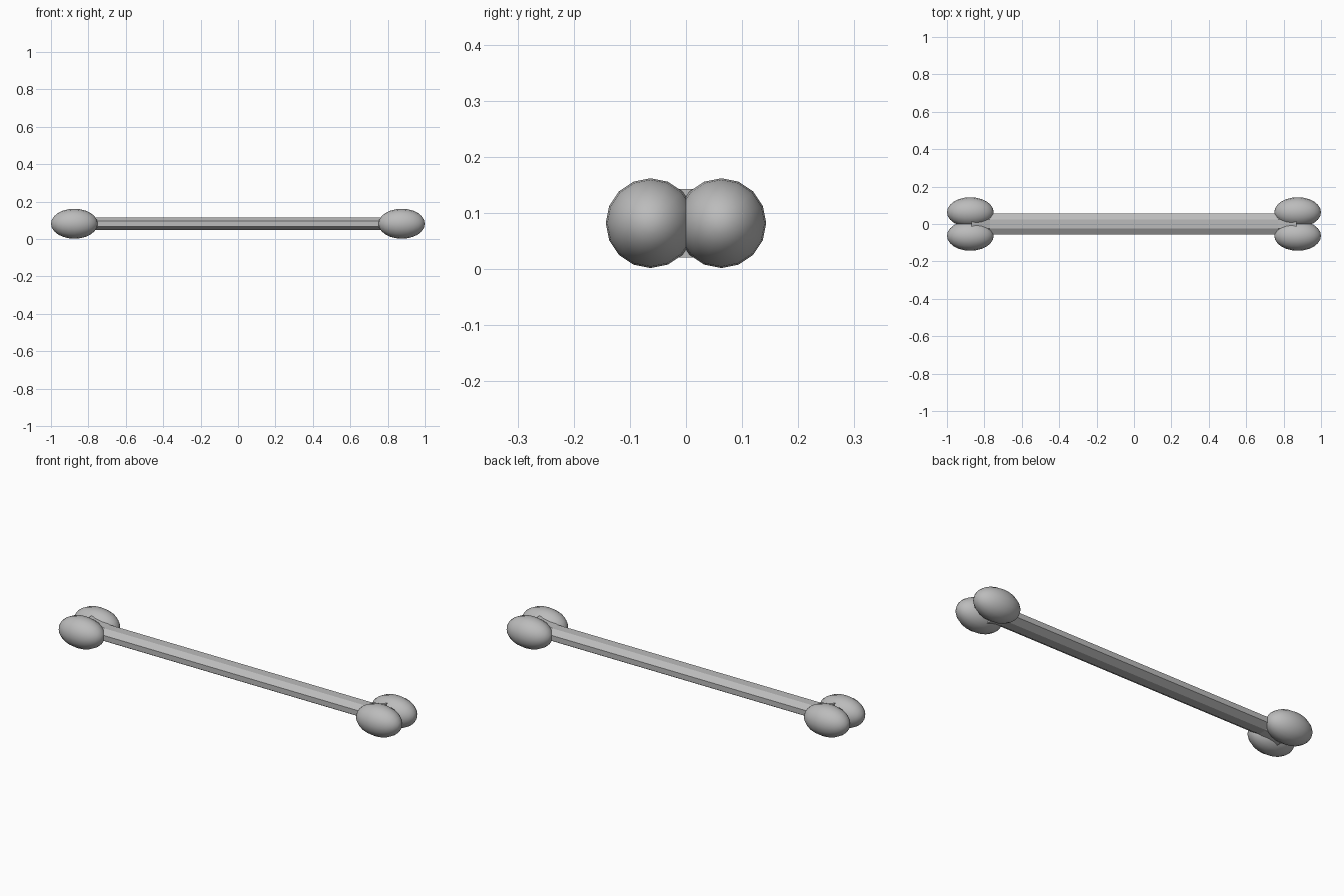
import bpy, bmesh, math

if "Cube" in bpy.data.objects:
    bpy.data.objects.remove(bpy.data.objects["Cube"])

MID = 0.082  # height of the centre line

grey = bpy.data.materials.new("light grey")
grey.use_nodes = True
grey.diffuse_color = (0.5, 0.5, 0.5, 1)
grey.node_tree.nodes["Principled BSDF"].inputs["Base Color"].default_value = (0.5, 0.5, 0.5, 1)


def add_object(name, bm, smooth):
    bmesh.ops.recalc_face_normals(bm, faces=bm.faces)
    for f in bm.faces:
        f.smooth = smooth
    mesh = bpy.data.meshes.new(name)
    bm.to_mesh(mesh)
    bm.free()
    mesh.materials.append(grey)
    obj = bpy.data.objects.new(name, mesh)
    bpy.context.collection.objects.link(obj)
    return obj


# Shaft: flattened eight-sided bar whose ends flare taller between the knobs
bm = bmesh.new()
stations = [(-0.87, 0.061), (-0.77, 0.034), (0.77, 0.034), (0.87, 0.061)]
rings = []
for x, half_height in stations:
    ring = []
    for i in range(8):
        a = math.radians(22.5 + 45 * i)
        k = 1 / math.cos(math.radians(22.5))
        ring.append(bm.verts.new((x, 0.057 * k * math.cos(a),
                                  MID + half_height * k * math.sin(a))))
    rings.append(ring)
for r, s in zip(rings, rings[1:]):
    for i in range(8):
        j = (i + 1) % 8
        bm.faces.new((r[i], r[j], s[j], s[i]))
bm.faces.new(rings[0])
bm.faces.new(rings[-1])
add_object("shaft", bm, False)

# Knobs: two smooth egg shapes side by side at each end
for x_side, x_name in ((-1, "right"), (1, "left")):
    for y_side, y_name in ((-1, "front"), (1, "back")):
        bm = bmesh.new()
        bmesh.ops.create_uvsphere(bm, u_segments=16, v_segments=12, radius=1)
        for v in bm.verts:
            x, y, z = v.co
            v.co = (x_side * 0.875 + z * 0.125,
                    y_side * 0.063 + x * 0.08,
                    MID + y * 0.08)
        add_object(f"{x_name}_{y_name}_knob", bm, True)
